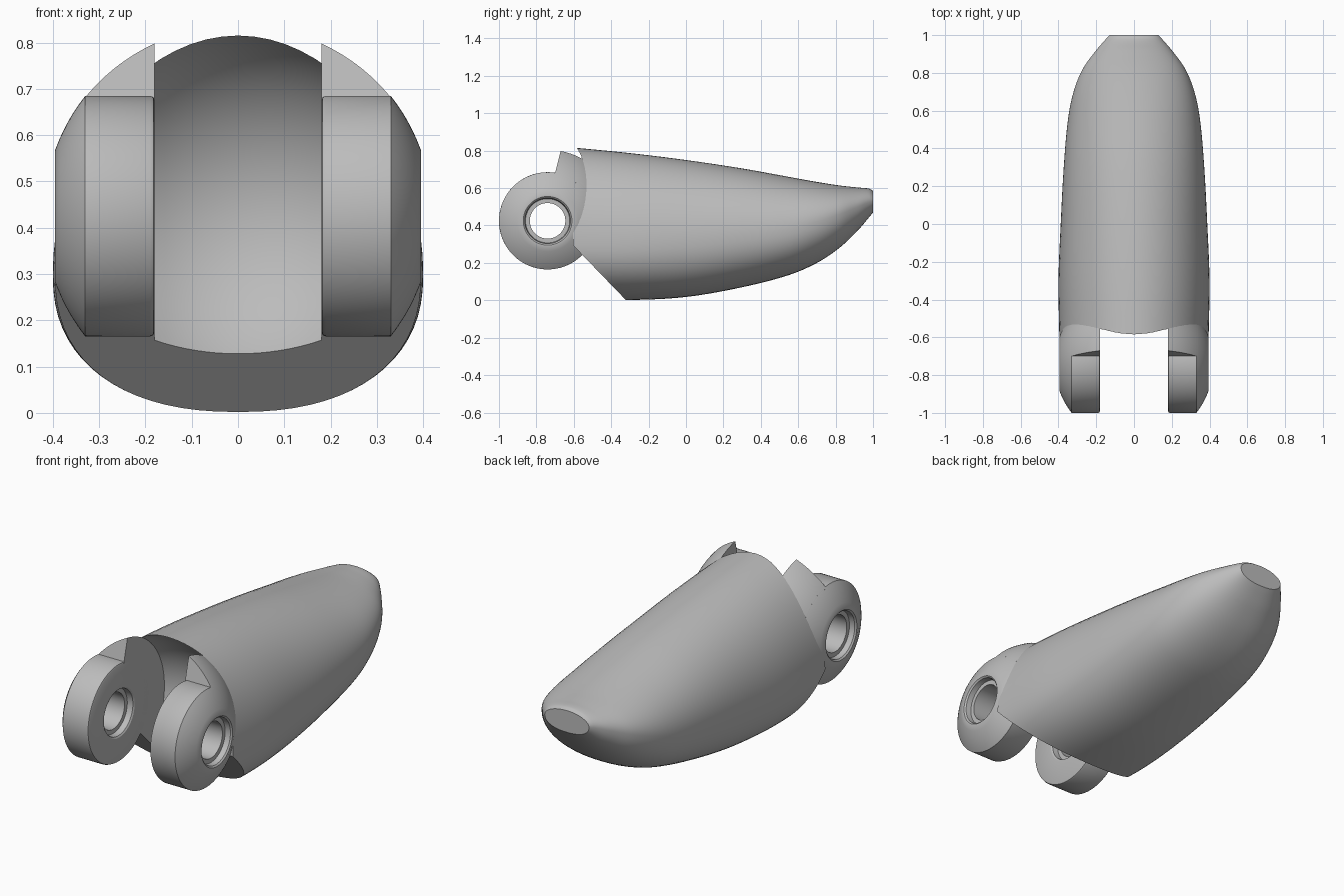
import bpy, bmesh
from math import sin, cos, pi, sqrt, radians
from mathutils import Vector

if "Cube" in bpy.data.objects:
    bpy.data.objects.remove(bpy.data.objects["Cube"])

grey = bpy.data.materials.new("plain_grey")
grey.use_nodes = True
grey.diffuse_color = (0.5, 0.5, 0.5, 1)
grey.node_tree.nodes["Principled BSDF"].inputs["Base Color"].default_value = (0.5, 0.5, 0.5, 1)

PIVOT = Vector((0, -0.74, 0.425))   # hinge axis
BALL = 0.42                         # radius of the joint ball
SLOT = 0.18                         # half width of the slot
SLANT = (Vector((0, -0.32, 0)), Vector((0, 1.036, 1)))


def finish(bm, name):
    bmesh.ops.remove_doubles(bm, verts=bm.verts, dist=1e-5)
    bmesh.ops.recalc_face_normals(bm, faces=bm.faces)
    mesh = bpy.data.meshes.new(name)
    bm.to_mesh(mesh)
    bm.free()
    mesh.materials.append(grey)
    obj = bpy.data.objects.new(name, mesh)
    bpy.context.collection.objects.link(obj)
    return obj


def smooth(obj):
    bpy.ops.object.select_all(action="DESELECT")
    obj.select_set(True)
    bpy.context.view_layer.objects.active = obj
    bpy.ops.object.shade_smooth_by_angle(angle=radians(28))


def skin(bm, rings, wrap=False):
    """Join rings of points into a quad skin."""
    rows = [[bm.verts.new(p) for p in ring] for ring in rings]
    pairs = list(zip(rows, rows[1:])) + ([(rows[-1], rows[0])] if wrap else [])
    for a, b in pairs:
        for i in range(len(a)):
            j = (i + 1) % len(a)
            bm.faces.new((a[i], a[j], b[j], b[i]))
    return rows


def revolve(profile, side=1, wrap=True, n=96):
    """Turn (x, radius) points about the hinge axis."""
    bm = bmesh.new()
    turns = [2 * pi * i / n for i in range(n)]
    skin(bm, [[PIVOT + Vector((side * x, r * cos(t), r * sin(t))) for t in turns]
              for x, r in profile], wrap)
    return bm


def trim(bm, point, normal):
    """Keep the half that the normal points to and cap the cut."""
    geom = bm.verts[:] + bm.edges[:] + bm.faces[:]
    cut = bmesh.ops.bisect_plane(bm, geom=geom, plane_co=point, plane_no=normal,
                                 clear_inner=True)["geom_cut"]
    edges = [e for e in cut if isinstance(e, bmesh.types.BMEdge)]
    bmesh.ops.holes_fill(bm, edges=edges)


def ball_arc(x0, x1, steps):
    xs = [x0 + (x1 - x0) * i / steps for i in range(steps + 1)]
    return [(x, sqrt(BALL ** 2 - x ** 2)) for x in xs]


def spline(stations, steps=5):
    """Smooth interpolation through stations, non-uniform in the first value."""
    def slope(i):
        a, b = stations[max(i - 1, 0)], stations[min(i + 1, len(stations) - 1)]
        return [(q - p) / (b[0] - a[0]) for p, q in zip(a, b)]
    out = []
    for i in range(len(stations) - 1):
        p, q, mp, mq = stations[i], stations[i + 1], slope(i), slope(i + 1)
        h = q[0] - p[0]
        for s in range(steps):
            t = s / steps
            k = t * t * (3 - 2 * t)
            out.append([a + (b - a) * k + h * (u * t * (1 - t) ** 2 - v * t * t * (1 - t))
                        for a, b, u, v in zip(p, q, mp, mq)])
    return out + [list(stations[-1])]


# Body stations: y, top, bottom, half width, height of widest line
stations = [
    (-0.605, 0.817, 0.01, 0.395, 0.30),
    (-0.3, 0.787, 0.002, 0.4, 0.30),
    (0, 0.75, 0.018, 0.388, 0.32),
    (0.3, 0.705, 0.07, 0.372, 0.35),
    (0.55, 0.66, 0.135, 0.35, 0.38),
    (0.7, 0.633, 0.2, 0.32, 0.42),
    (0.82, 0.614, 0.28, 0.272, 0.46),
    (0.92, 0.603, 0.375, 0.2, 0.5),
    (0.98, 0.597, 0.445, 0.148, 0.525),
    (1, 0.585, 0.47, 0.13, 0.53),
]


def section(y, top, bottom, half, mid, n=72):
    ring = []
    for i in range(n):
        c, s = cos(2 * pi * i / n), sin(2 * pi * i / n)
        e = 1 if s > 0 else 0.87
        x = half * abs(c) ** e * (1 if c > 0 else -1)
        z = mid + (top - mid) * s if s > 0 else mid - (mid - bottom) * abs(s) ** e
        ring.append((x, y, z))
    return ring


bm = bmesh.new()
rows = skin(bm, [section(*s) for s in spline(stations)])
bm.faces.new(rows[0])
bm.faces.new(rows[-1])
trim(bm, *SLANT)
body = finish(bm, "body_shell")

# Ball-shaped clearance between the lugs
cutter = finish(revolve([(-SLOT, 0)] + ball_arc(-SLOT, SLOT, 16) + [(SLOT, 0)], wrap=False),
                "slot_cutter")
cutter.hide_render = True
mod = body.modifiers.new("slot", "BOOLEAN")
mod.operation = "DIFFERENCE"
mod.solver = "EXACT"
mod.object = cutter
bpy.context.view_layer.objects.active = body
bpy.ops.object.modifier_apply(modifier=mod.name)
bpy.data.objects.remove(cutter)
smooth(body)

# Hinge lugs with stepped bores, and the ball-shaped cheeks that join them to the body
bore_in = [(0.215, 0.095), (0.215, 0.118), (0.185, 0.122), (SLOT, 0.13)]
rim = [(SLOT, 0.25), (0.183, 0.257), (0.19, 0.26)]
bore_out = [(0.395, 0.13), (0.388, 0.122), (0.36, 0.118), (0.36, 0.095)]
for side, label in ((1, "left"), (-1, "right")):
    lug = revolve(bore_in + rim + ball_arc(0.33, 0.395, 8) + bore_out, side)
    smooth(finish(lug, label + "_hinge_lug"))

    cheek = revolve([(SLOT, 0.24)] + ball_arc(SLOT, 0.335, 12) + [(0.33, 0.24)], side)
    trim(cheek, Vector((0, -0.70, 0.68)), Vector((0, 0.12, -0.03)))
    trim(cheek, *SLANT)
    smooth(finish(cheek, label + "_hinge_cheek"))
